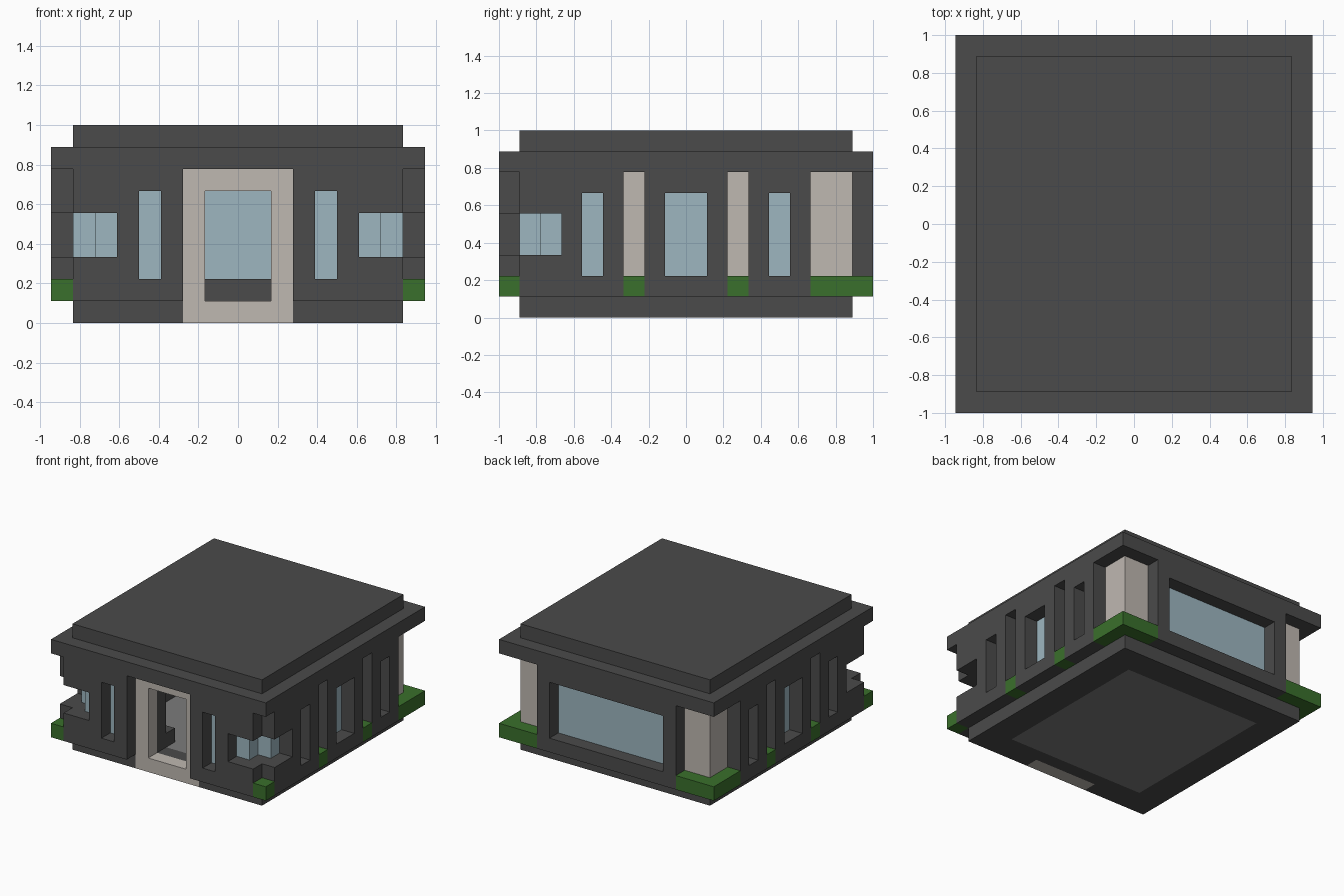
import bpy
import bmesh

if "Cube" in bpy.data.objects:
    bpy.data.objects.remove(bpy.data.objects["Cube"])

U = 1 / 9  # one building module


def material(name, r, g, b):
    m = bpy.data.materials.new(name)
    m.use_nodes = True
    m.diffuse_color = (r, g, b, 1)
    m.node_tree.nodes["Principled BSDF"].inputs["Base Color"].default_value = (r, g, b, 1)
    return m


DARK = material("charcoal", 0.07, 0.07, 0.07)
GLASS = material("pale blue glass", 0.34, 0.47, 0.53)
BEIGE = material("warm beige", 0.52, 0.48, 0.44)
GREEN = material("hedge green", 0.042, 0.162, 0.025)
GREY = material("floor grey", 0.2, 0.2, 0.2)


def mirrored(boxes):
    """The boxes and their copies across x = 0."""
    return boxes + [((-x[1], -x[0]), y, z) for x, y, z in boxes]


def build(name, boxes, mat=None):
    """One object from boxes given as x, y and z ranges in modules."""
    bm = bmesh.new()
    for spans in boxes:
        verts = bmesh.ops.create_cube(bm, size=1)["verts"]
        for v in verts:
            v.co = [U * (hi if c > 0 else lo) for c, (lo, hi) in zip(v.co, spans)]
    me = bpy.data.meshes.new(name)
    bm.to_mesh(me)
    bm.free()
    if mat:
        me.materials.append(mat)
    ob = bpy.data.objects.new(name, me)
    bpy.context.scene.collection.objects.link(ob)
    return ob


def carve(ob, boxes):
    """Cut the boxes out of an object."""
    cutter = build("cutter", boxes)
    cutter.hide_render = True
    mod = ob.modifiers.new("openings", "BOOLEAN")
    mod.operation, mod.solver, mod.object = "DIFFERENCE", "EXACT", cutter
    mod.use_self = True
    bpy.context.view_layer.objects.active = ob
    bpy.ops.object.modifier_apply(modifier=mod.name)
    bpy.data.objects.remove(cutter)


TALL, BAND, FULL = (2, 6), (3, 5), (1, 7)
INSIDE_X, INSIDE_Y = (-5.48, 5.48), (-5.98, 5.98)
SIDE_SLOTS = [((-5, -4), TALL), ((-1, 1), TALL), ((4, 5), TALL)]
NICHES = [(-3, -2), (2, 3)]

# Inner walls with window, door and column openings
walls = build("inner_walls", [((-7.5, 7.5), (-8, 8), (0, 7))], DARK)
carve(walls, [(INSIDE_X, INSIDE_Y, (-1, 8)),
              ((-2.5, 2.5), (-9, -7), (-1, 8)),
              ((-1.5, 1.5), (-8, -5), (1, 6)),
              ((-4.5, 4.5), (5, 9), TALL)]
      + mirrored([((5, 9), y, z) for y, z in SIDE_SLOTS]
                 + [((6.5, 9), y, (1, 8)) for y in NICHES]
                 + [((3.5, 4.5), (-9, -5), TALL),
                    ((5.5, 9), (-9, -6), BAND),
                    ((5.5, 9), (6, 9), (1, 8))]))

# Outer facade relief, one module proud of the inner walls
facade = build("facade", [((-8.5, 8.5), (-9, 9), FULL)], DARK)
carve(facade, [((-7.5, 7.5), (-8, 8), (0, 8)),
               ((-2.5, 2.5), (-10, -7), (0, 8)),
               ((-4.5, 4.5), (7, 10), TALL)]
      + mirrored([((7, 10), y, z) for y, z in SIDE_SLOTS]
                 + [((7, 10), y, (0, 8)) for y in NICHES]
                 + [((3.5, 4.5), (-10, -7), TALL),
                    ((5.5, 10), (-10, -6), BAND),
                    ((7.5, 10), (-10, -8), (0, 8)),
                    ((5.5, 10), (6, 10), (0, 8))]))

# Roof
build("cornice", [((-8.5, 8.5), (-9, 9), (7, 8))], DARK)
build("roof_slab", [((-7.5, 7.5), (-8, 8), (8, 9))], DARK)

# Floor and low ledges beside the entrance
build("floor", [(INSIDE_X, INSIDE_Y, (0, 1))], GREY)
build("inner_ledges", mirrored([((1.5, 5.48), (-5.98, -5), (1, 2))]), DARK)

# Door frame
build("door_frame", mirrored([((1.5, 2.5), (-8, -7), (0, 7))])
      + [((-1.5, 1.5), (-8, -7), (0, 1)), ((-1.5, 1.5), (-8, -7), (6, 7))], BEIGE)

# Columns in the side niches and rear corners
build("niche_columns", mirrored([((6.5, 7.5), y, FULL) for y in NICHES]), BEIGE)
build("rear_columns", mirrored([((5.5, 7.5), (6, 8), FULL)]), BEIGE)

# Windows
build("side_windows", mirrored([((6.5, 7.5), y, z) for y, z in SIDE_SLOTS]), GLASS)
build("front_windows", mirrored([((3.5, 4.5), (-8, -7), TALL)]), GLASS)
build("rear_window", [((-4.5, 4.5), (7, 8), TALL)], GLASS)
build("corner_windows", mirrored([((5.5, 6.5), (-8, -6), BAND),
                                  ((6.5, 7.5), (-7, -6), BAND)]), GLASS)

# Hedges in the niches and around the corners
LOW = (1, 2)
build("niche_hedges", mirrored([((7.5, 8.5), y, LOW) for y in NICHES]), GREEN)
build("front_hedges", mirrored([((7.5, 8.5), (-9, -8), LOW)]), GREEN)
build("rear_hedges", mirrored([((7.5, 8.5), (6, 9), LOW),
                               ((5.5, 7.5), (8, 9), LOW)]), GREEN)
